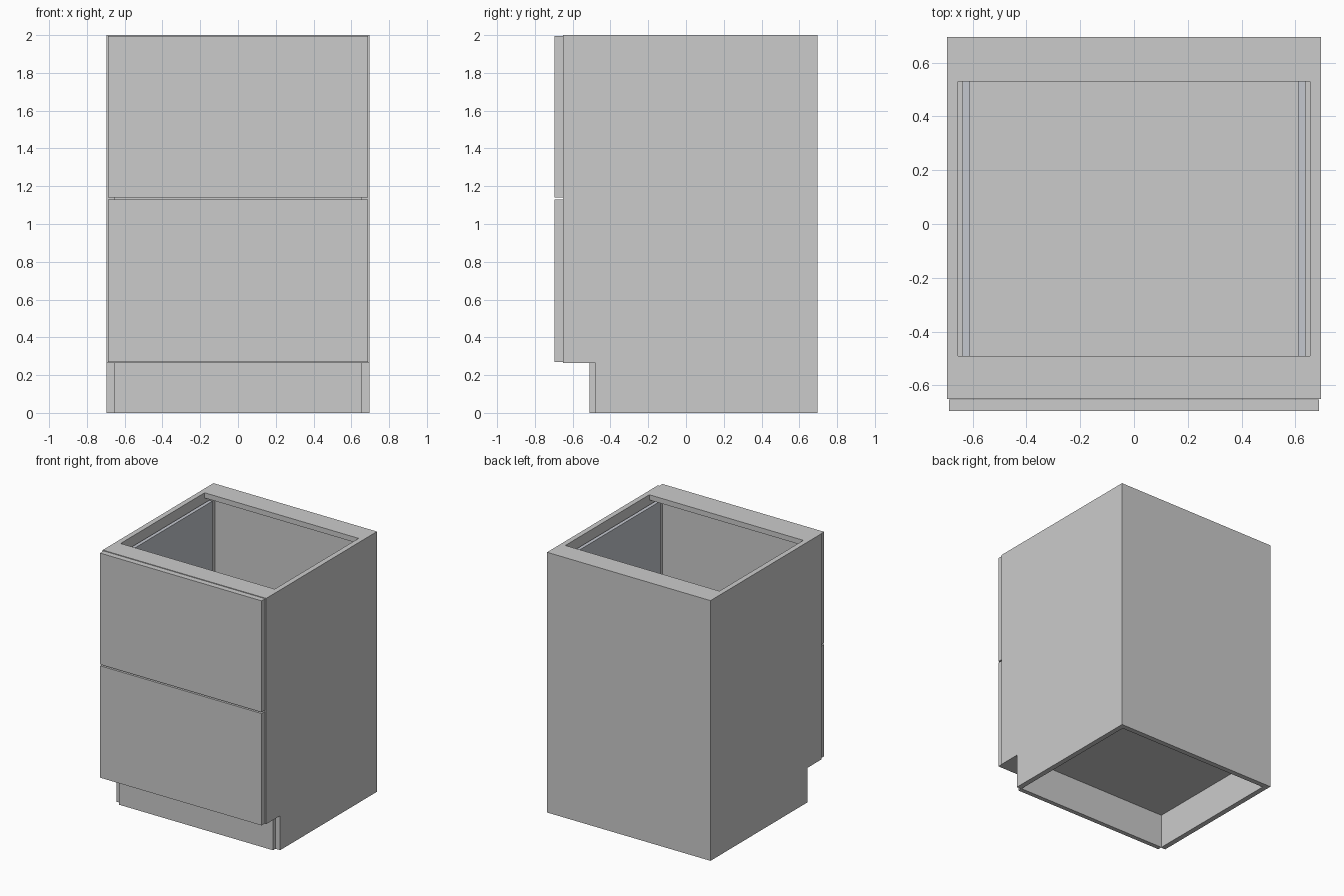
import bpy
import bmesh
from mathutils import Vector

if "Cube" in bpy.data.objects:
    bpy.data.objects.remove(bpy.data.objects["Cube"])

metal = bpy.data.materials.new("drawer_metal")
metal.diffuse_color = (0.55, 0.57, 0.62, 1)
metal.use_nodes = True
metal.node_tree.nodes["Principled BSDF"].inputs["Base Color"].default_value = metal.diffuse_color


def box(name, x, y, z, mat=None):
    """Axis-aligned board given as (min, max) ranges."""
    bm = bmesh.new()
    bmesh.ops.create_cube(bm, size=1)
    lo, hi = Vector((x[0], y[0], z[0])), Vector((x[1], y[1], z[1]))
    for v in bm.verts:
        v.co = Vector([(lo[i] + hi[i]) / 2 + v.co[i] * (hi[i] - lo[i]) for i in range(3)])
    mesh = bpy.data.meshes.new(name)
    bm.to_mesh(mesh)
    bm.free()
    ob = bpy.data.objects.new(name, mesh)
    bpy.context.collection.objects.link(ob)
    if mat:
        mesh.materials.append(mat)
    return ob


W, IN = 0.695, 0.655          # outer and inner half width
FRONT, BACK = -0.65, 0.695    # carcass depth
KICK = 0.265                  # plinth height
inner = (-IN, IN)

# Side panels, with the set-back plinth sides below
for s, label in ((-1, "left"), (1, "right")):
    xs = sorted((s * IN, s * W))
    box(label + "_side_panel", xs, (FRONT, BACK), (KICK, 2.0))
    box(label + "_plinth_side", xs, (-0.48, BACK), (0, KICK))

# Back, floor and toe kick board
box("back_panel", inner, (0.655, BACK), (0, 1.96))
box("cabinet_floor", inner, (FRONT, 0.655), (KICK, KICK + 0.04))
box("toe_kick", inner, (-0.51, -0.475), (0, KICK))

# Top stretchers
box("front_stretcher", inner, (FRONT, -0.49), (1.96, 2.0))
box("back_stretcher", inner, (0.53, BACK), (1.96, 2.0))

# Two drawers: front, metal sides and bottom
for label, z0, z1 in (("lower", 0.27, 1.13), ("upper", 1.14, 1.996)):
    box(label + "_drawer_front", (-0.687, 0.687), (-0.695, -0.652), (z0, z1))
    for s, side in ((-1, "left"), (1, "right")):
        box(f"{label}_drawer_{side}_side", sorted((s * 0.61, s * 0.637)),
            (-0.56, 0.56), (z0 + 0.07, z1 - 0.06), metal)
    box(label + "_drawer_bottom", (-0.61, 0.61), (FRONT, 0.56), (z0 + 0.07, z0 + 0.1))
